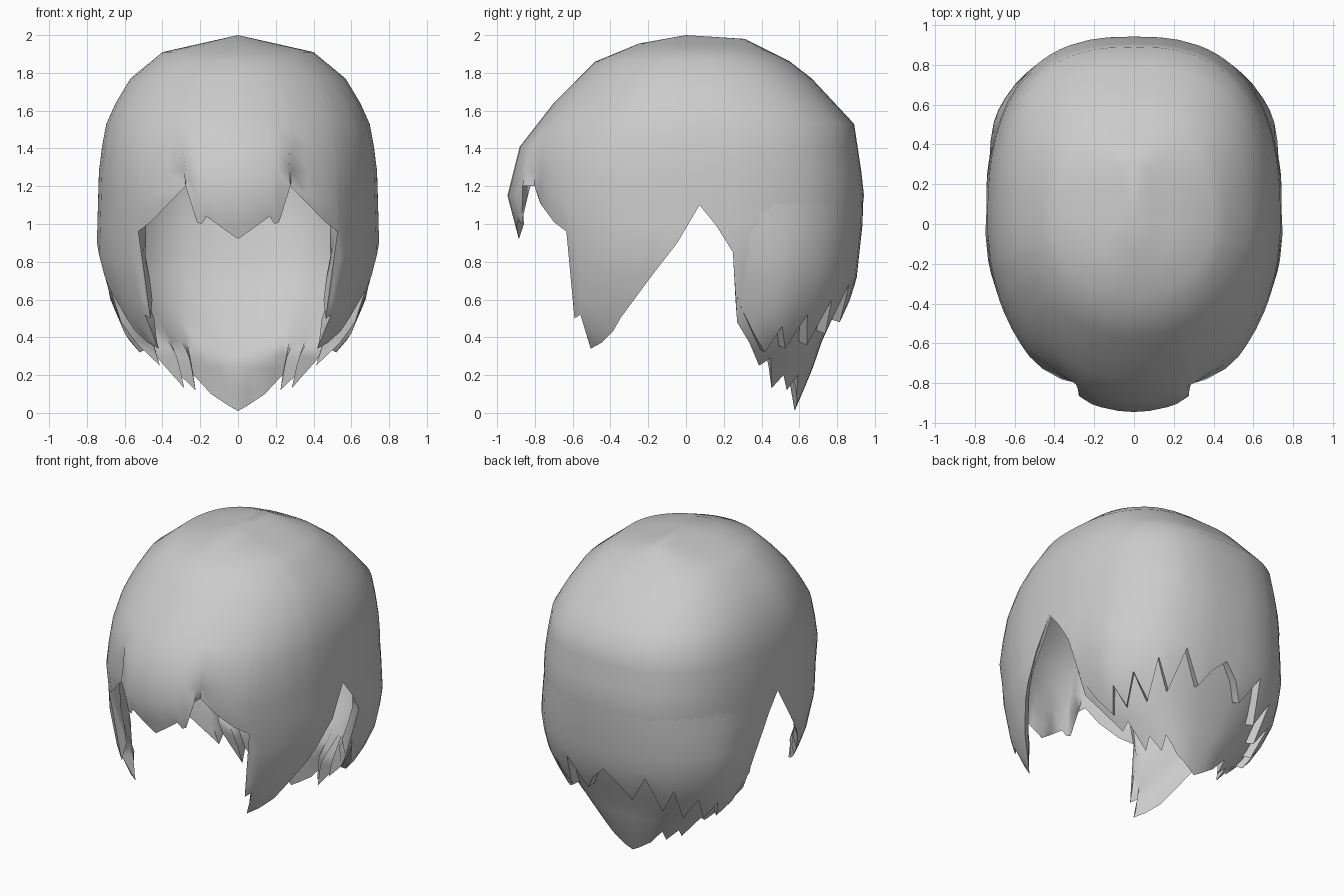
import bpy, bmesh
from math import sin, cos, radians

old = bpy.data.objects.get("Cube")
if old:
    bpy.data.objects.remove(old, do_unlink=True)

grey = bpy.data.materials.new("plain grey hair")
grey.use_nodes = True
grey.diffuse_color = (0.6, 0.6, 0.6, 1)
grey.node_tree.nodes["Principled BSDF"].inputs["Base Color"].default_value = (0.6, 0.6, 0.6, 1)

# Head profiles: (height, radius) to the front, back and sides
FRONT = [(0, .66), (.33, .79), (.5, .85), (.92, .885), (1.15, .945), (1.41, .88),
         (1.64, .70), (1.86, .48), (1.955, .25), (2, 0)]
BACK = [(.01, .575), (.22, .665), (.38, .72), (.5, .775), (.72, .86), (1.09, .945),
        (1.2, .94), (1.53, .89), (1.83, .61), (1.98, .31), (2, 0)]
SIDE = [(.01, .25), (.22, .43), (.4, .6), (.6, .69), (.83, .75), (1, .745),
        (1.33, .735), (1.57, .69), (1.77, .57), (1.91, .4), (2, 0)]
LEVELS = [2, 1.98, 1.955, 1.91, 1.86, 1.77, 1.64, 1.53, 1.41, 1.28, 1.15, 1,
          .83, .72, .6, .5, .38, .3, .24, .12, .01]

# Hemlines: (angle from the front, height)
HEM = [(0, .92), (13, 1.04), (15, 1), (17, 1.01), (22, 1.2), (24, 1.2), (31, 1.11),
       (39, 1.01), (45, .96), (46, .5), (49, .52), (50.5, .34), (56, .37), (62, .43),
       (74, .65), (87, .9), (92, 1.1), (101, .85), (105, .48), (112, .37), (119, .25),
       (125, .29), (131, .13), (137, .2), (145, .12), (151, .2), (160, .1), (180, .01)]
LAYER_HEM = [(104, .6), (112, .42), (118, .32), (123, .46), (128, .34), (135, .52),
             (142, .36), (149, .6), (155, .42), (163, .68), (171, .48), (180, .68)]


def clamp(v):
    return max(0, min(1, v))


def lerp(table, v):
    if v <= table[0][0]:
        return table[0][1]
    for (a, p), (b, q) in zip(table, table[1:]):
        if v <= b:
            return p + (q - p) * (v - a) / (b - a)
    return table[-1][1]


def point(angle, z, inset):
    """Point on the head surface, moved inward by inset."""
    m = min(angle, 360 - angle)
    # step behind the proud centre fringe
    if m > 22:
        inset += .055 * clamp((42 - m) / 18) * clamp((1.4 - z) / .2)
    s, c = sin(radians(angle)), cos(radians(angle))
    power = 1 if m <= 90 else .77
    depth = lerp(FRONT if m <= 90 else BACK, z)
    x = max(0, lerp(SIDE, z) - inset) * abs(s) ** power
    y = max(0, depth - inset) * abs(c) ** power
    return (x if s > 0 else -x, -y if c > 0 else y, z)


def columns(hem):
    """Angles all round, hitting every hem corner and its mirror twin."""
    half = {a for a, z in hem}
    for a in range(int(hem[0][0]), 180, 6):
        if all(abs(a - h) > 3 for h in half):
            half.add(a)
    return sorted(half | {360 - a for a in half})


def build(name, angles, rows):
    """Skin a grid of points; rows(angle) lists one column top to bottom."""
    bm = bmesh.new()
    grid = [[bm.verts.new(p) for p in rows(a)] for a in angles]
    for left, right in zip(grid, grid[1:]):
        for i in range(len(left) - 1):
            bm.faces.new((left[i], left[i + 1], right[i + 1], right[i]))
    bmesh.ops.remove_doubles(bm, verts=bm.verts[:], dist=.0008)
    mesh = bpy.data.meshes.new(name)
    bm.to_mesh(mesh)
    bm.free()
    mesh.materials.append(grey)
    obj = bpy.data.objects.new(name, mesh)
    bpy.context.collection.objects.link(obj)
    bpy.ops.object.select_all(action='DESELECT')
    obj.select_set(True)
    bpy.context.view_layer.objects.active = obj
    bpy.ops.object.shade_smooth_by_angle(angle=radians(50))


# Main cap: outer surface down to the hem, then the lining back up
def cap_rows(angle):
    m = min(angle, 360 - angle)
    hem = lerp(HEM, m)
    heights = [max(z, hem) for z in LEVELS]
    outer = [point(angle, z, 0) for z in heights]
    lining = []
    for z in reversed(heights[4:]):
        nape = clamp((m - 100) / 20) * clamp((.7 - z) / .4)
        lining.append(point(angle, z, min(.07 + .07 * nape, (z - hem) * .6)))
    return outer + lining + [(0, 0, 1.92)]


# Back layer: jagged locks lying over the nape
def layer_rows(angle):
    m = min(angle, 360 - angle)
    hem = lerp(LAYER_HEM, m)
    heights = [max(z, hem) for z in LEVELS if z < 1.2]
    lift = clamp((m - 104) / 16)
    rows = [point(angle, z, .004 - lift * max(0, min(.06, (1.12 - z) * .12)))
            for z in heights]
    return rows + [point(angle, min(z + .02, 1.1), .015) for z in heights[:-7:-1]]


build("hair_cap", columns(HEM) + [360], cap_rows)
build("back_hair_layer", columns(LAYER_HEM), layer_rows)
